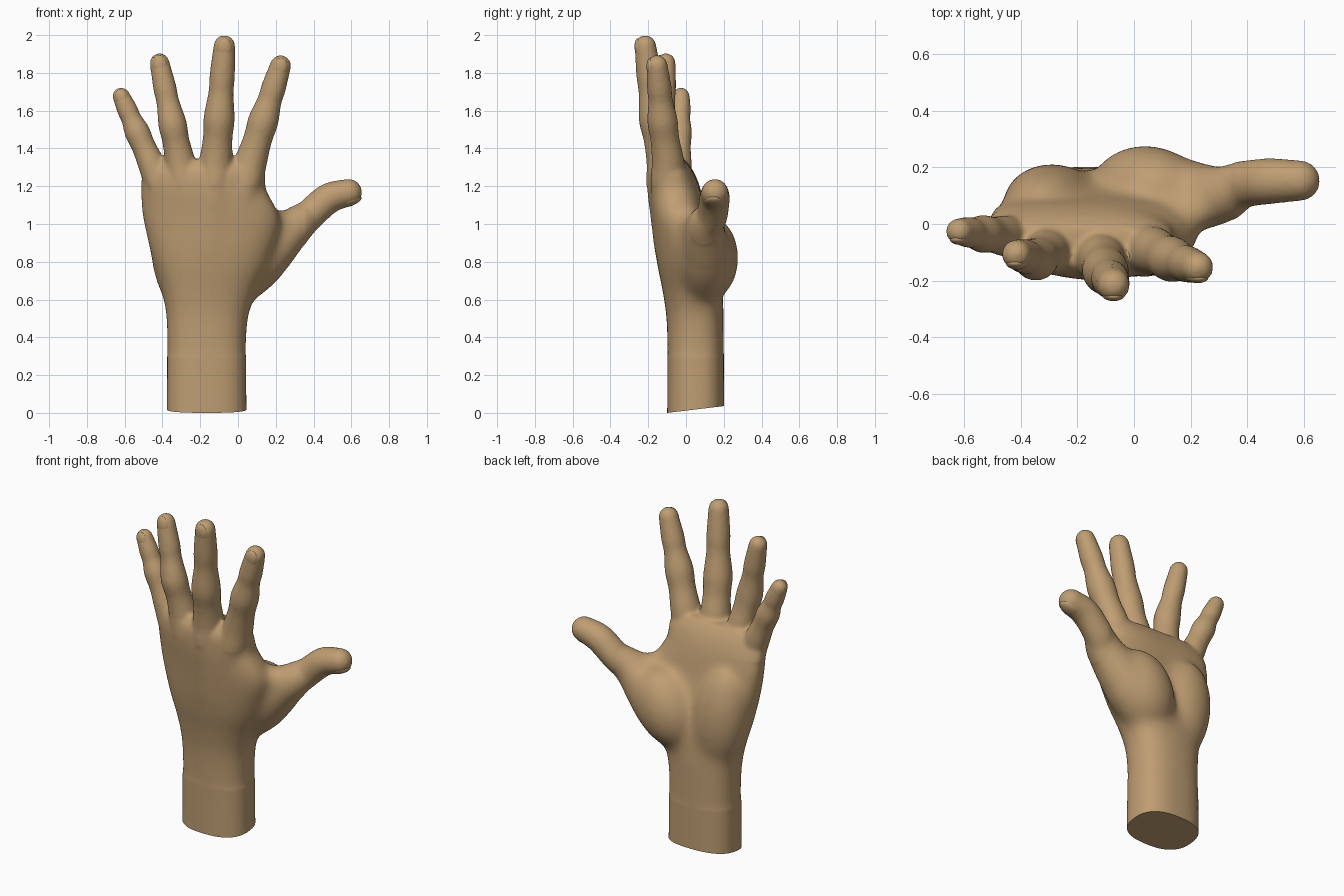
import bpy, bmesh, math
from mathutils import Vector, Matrix

if "Cube" in bpy.data.objects:
    bpy.data.objects.remove(bpy.data.objects["Cube"])

skin = bpy.data.materials.new("skin")
skin.diffuse_color = (0.52, 0.34, 0.17, 1)
skin.use_nodes = True
skin.node_tree.nodes["Principled BSDF"].inputs["Base Color"].default_value = skin.diffuse_color


def smooth_path(pts, n=6):
    """Catmull-Rom interpolation through points of any dimension."""
    p = [Vector(q) for q in pts]
    p = [p[0] * 2 - p[1]] + p + [p[-1] * 2 - p[-2]]
    out = []
    for i in range(1, len(p) - 2):
        a, b, c, d = p[i - 1:i + 3]
        for k in range(n):
            t = k / n
            out.append(0.5 * (2 * b + (c - a) * t + (2 * a - 5 * b + 4 * c - d) * t**2
                              + (3 * b - a - 3 * c + d) * t**3))
    return out + [p[-2]]


def loft(bm, rings):
    """Skin a list of equal-sized rings and close both ends."""
    vs = [[bm.verts.new(c) for c in r] for r in rings]
    n = len(vs[0])
    for a, b in zip(vs, vs[1:]):
        for i in range(n):
            j = (i + 1) % n
            bm.faces.new((a[i], a[j], b[j], b[i]))
    bm.faces.new(vs[0][::-1])
    bm.faces.new(vs[-1])


def digit(bm, pts, n=24):
    """Round tube through (x, y, z, radius) points with a domed tip."""
    cs = [(Vector(q[:3]), q[3]) for q in smooth_path(pts)]
    end, r = cs[-1]
    d = (end - cs[-3][0]).normalized()
    for k in range(1, 7):
        a = k / 6.3 * math.pi / 2
        cs.append((end + d * r * math.sin(a), r * math.cos(a)))
    rings = []
    for i, (c, rad) in enumerate(cs):
        t = (cs[min(i + 1, len(cs) - 1)][0] - cs[max(i - 1, 0)][0]).normalized()
        u = Vector((0, 1, 0)).cross(t).normalized()
        v = t.cross(u)
        rings.append([c + rad * (u * math.cos(w) + v * math.sin(w))
                      for w in (2 * math.pi * k / n for k in range(n))])
    loft(bm, rings)


def finger(width, root, knuckle, joint, tip):
    """Points of a finger: thick at the knuckle, slimmer between the joints."""
    root, knuckle, joint, tip = map(Vector, (root, knuckle, joint, tip))
    steps = [(root, 0.75), (root.lerp(knuckle, 0.7), 1.12), (knuckle, 1.1),
             (knuckle.lerp(joint, 0.55), 0.97), (joint, 1.02), (joint.lerp(tip, 0.36), 0.82),
             (joint.lerp(tip, 0.6), 0.83), (tip, 0.71)]
    return [(*p, width * f) for p, f in steps]


def blob(bm, loc, size, tilt=0):
    m = Matrix.Translation(loc) @ Matrix.Rotation(tilt, 4, 'Y') @ Matrix.Diagonal((*size, 1))
    bmesh.ops.create_icosphere(bm, subdivisions=4, radius=1, matrix=m)


bm = bmesh.new()

# wrist and palm: z, x range, y range
palm = [(-0.12, -0.377, 0.046, -0.1, 0.203), (0.42, -0.377, 0.046, -0.1, 0.2),
        (0.62, -0.398, 0.09, -0.12, 0.195), (0.8, -0.45, 0.17, -0.155, 0.165),
        (1.02, -0.505, 0.225, -0.18, 0.11), (1.18, -0.514, 0.15, -0.197, 0.075),
        (1.28, -0.5, 0.14, -0.19, 0.035), (1.34, -0.46, 0.09, -0.15, -0.01)]
rings = []
for z, x0, x1, y0, y1 in smooth_path(palm):
    ring = []
    for k in range(48):
        a = 2 * math.pi * k / 48
        c, s = math.cos(a), math.sin(a)
        x = (x0 + x1) / 2 + (x1 - x0) / 2 * math.copysign(abs(c)**0.8, c)
        y = (y0 + y1) / 2 + (y1 - y0) / 2 * math.copysign(abs(s)**0.8, s)
        # the little-finger side curls toward the palm
        curl = max(0, min(1, (z - 0.6) / 0.5)) * max(0, (-0.15 - x) / 0.35)**1.6
        ring.append((x, y + (0.05 - 0.02 * s) * curl, z))
    rings.append(ring)
loft(bm, rings)

# fleshy pads at the heel of the palm
blob(bm, (-0.29, 0.07, 0.82), (0.17, 0.145, 0.33), -0.15)
blob(bm, (0.04, 0.125, 0.82), (0.18, 0.155, 0.24), 0.5)
# web of skin between thumb and index finger
blob(bm, (0.19, 0.04, 1), (0.11, 0.07, 0.08))

# digits, from inside the palm to the tip
digits = {}
digits["index"] = finger(0.079, (-0.05, -0.105, 0.85), (0.065, -0.095, 1.32),
                         (0.135, -0.125, 1.55), (0.225, -0.153, 1.838))
digits["middle"] = finger(0.081, (-0.14, -0.11, 0.85), (-0.117, -0.12, 1.32),
                          (-0.1, -0.168, 1.56), (-0.072, -0.215, 1.942))
digits["ring"] = finger(0.074, (-0.22, -0.1, 0.85), (-0.305, -0.095, 1.32),
                        (-0.347, -0.125, 1.53), (-0.415, -0.107, 1.852))
digits["little"] = finger(0.066, (-0.28, -0.065, 0.85), (-0.455, -0.042, 1.31),
                          (-0.535, -0.035, 1.49), (-0.618, -0.026, 1.676))
digits["thumb"] = [(-0.04, 0.08, 0.62, 0.1), (0.09, 0.1, 0.78, 0.145), (0.285, 0.1, 0.975, 0.108),
                   (0.38, 0.138, 1.05, 0.084), (0.48, 0.151, 1.135, 0.081), (0.585, 0.153, 1.167, 0.072)]
for pts in digits.values():
    digit(bm, pts)

bmesh.ops.recalc_face_normals(bm, faces=bm.faces)
me = bpy.data.meshes.new("hand")
bm.to_mesh(me)
bm.free()
hand = bpy.data.objects.new("hand", me)
bpy.context.collection.objects.link(hand)

# fuse all parts into one soft skin
rm = hand.modifiers.new("fuse", 'REMESH')
rm.mode, rm.voxel_size = 'VOXEL', 0.011
sm = hand.modifiers.new("soften", 'SMOOTH')
sm.factor, sm.iterations = 0.5, 8
dg = bpy.context.evaluated_depsgraph_get()
fused = bpy.data.meshes.new_from_object(hand.evaluated_get(dg))
hand.modifiers.clear()
hand.data = fused

# blend the pads of the palm, then a slanted flat cut at the wrist
bm = bmesh.new()
bm.from_mesh(fused)
for limit in (1.05, 1.12, 1.2):
    area = [v for v in bm.verts if 0.3 < v.co.z < limit and v.co.x < limit - 0.85]
    for i in range(20):
        bmesh.ops.smooth_vert(bm, verts=area, factor=0.5,
                              use_axis_x=True, use_axis_y=True, use_axis_z=True)
cut = bmesh.ops.bisect_plane(bm, geom=bm.verts[:] + bm.edges[:] + bm.faces[:],
                             plane_co=(0, -0.1, 0), plane_no=(0, -0.12, 1), clear_inner=True)
edges = [e for e in cut["geom_cut"] if isinstance(e, bmesh.types.BMEdge)]
bmesh.ops.contextual_create(bm, geom=edges)
bm.to_mesh(fused)
bm.free()
fused.materials.clear()
fused.materials.append(skin)

# nails: thin curved plates on the outer side of each tip
for name, pts in digits.items():
    tip, r = Vector(pts[-1][:3]), pts[-1][3]
    t = (tip - Vector(pts[-2][:3])).normalized()
    out = Vector((0.3, -0.1, -1)) if name == "thumb" else Vector((0, -1, 0))
    out = (out - t * out.dot(t)).normalized()
    rot = Matrix((t.cross(out), t, out)).transposed().to_4x4()
    bm = bmesh.new()
    bmesh.ops.create_uvsphere(bm, u_segments=24, v_segments=12, radius=1)
    bm.transform(Matrix.Translation(tip + out * r * 0.62 - t * r * 0.2) @ rot
                 @ Matrix.Diagonal((r * 0.72, r, r * 0.39, 1)))
    nm = bpy.data.meshes.new(name + "_nail")
    bm.to_mesh(nm)
    bm.free()
    nm.materials.append(skin)
    bpy.context.collection.objects.link(bpy.data.objects.new(name + "_nail", nm))

for ob in bpy.context.collection.objects:
    ob.select_set(True)
bpy.context.view_layer.objects.active = hand
bpy.ops.object.shade_smooth_by_angle(angle=math.radians(40))
